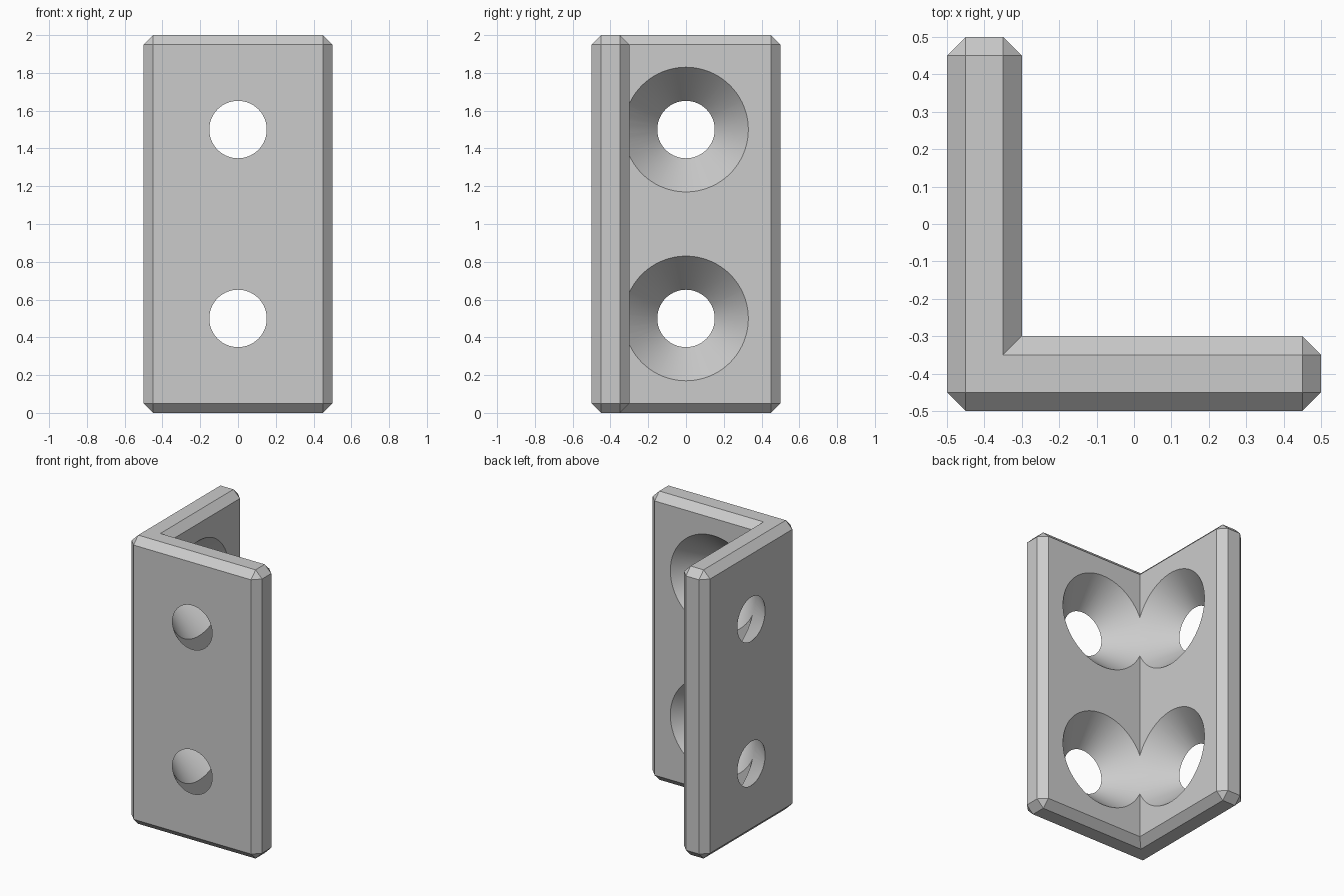
import bpy, bmesh, math
from mathutils import Matrix, Vector

cube = bpy.data.objects.get("Cube")
if cube:
    bpy.data.objects.remove(cube, do_unlink=True)

HALF, INNER, HEIGHT, CHAMFER = 0.5, -0.3, 2.0, 0.05
R_OUT, R_IN, EXTRA = 0.152, 0.33, 0.004

metal = bpy.data.materials.new("grey metal")
metal.use_nodes = True
GREY = (0.6, 0.6, 0.6, 1)
metal.diffuse_color = GREY
metal.node_tree.nodes["Principled BSDF"].inputs["Base Color"].default_value = GREY


def add_object(name, bm):
    bmesh.ops.recalc_face_normals(bm, faces=bm.faces)
    mesh = bpy.data.meshes.new(name)
    bm.to_mesh(mesh)
    bm.free()
    mesh.materials.append(metal)
    obj = bpy.data.objects.new(name, mesh)
    bpy.context.collection.objects.link(obj)
    return obj


# L-shaped bracket, every edge chamfered except the inside corner
bm = bmesh.new()
outline = [(-HALF, -HALF), (HALF, -HALF), (HALF, INNER),
           (INNER, INNER), (INNER, HALF), (-HALF, HALF)]
base = bm.faces.new([bm.verts.new((x, y, 0)) for x, y in outline])
top = bmesh.ops.extrude_face_region(bm, geom=[base])["geom"]
bmesh.ops.translate(bm, vec=(0, 0, HEIGHT),
                    verts=[v for v in top if isinstance(v, bmesh.types.BMVert)])
bmesh.ops.recalc_face_normals(bm, faces=bm.faces)
inside = Vector((INNER, INNER))
edges = [e for e in bm.edges
         if any((v.co.xy - inside).length > 0.01 for v in e.verts)]
bmesh.ops.bevel(bm, geom=edges, offset=CHAMFER, segments=1,
                affect='EDGES', profile=0.5)
bracket = add_object("corner_bracket", bm)

# Countersunk screw holes, two through each leg
thickness = INNER + HALF
slope = (R_IN - R_OUT) / thickness
turns = {"front": Matrix.Rotation(-math.pi / 2, 4, 'X'),
         "right": Matrix.Rotation(math.pi / 2, 4, 'Y')}
middles = {"front": (0, (INNER - HALF) / 2), "right": ((INNER - HALF) / 2, 0)}
bpy.context.view_layer.objects.active = bracket
for leg, turn in turns.items():
    for z in (0.5, 1.5):
        bm = bmesh.new()
        place = Matrix.Translation((*middles[leg], z)) @ turn
        bmesh.ops.create_cone(bm, cap_ends=True, segments=96,
                              radius1=R_OUT - EXTRA * slope,
                              radius2=R_IN + EXTRA * slope,
                              depth=thickness + 2 * EXTRA, matrix=place)
        cutter = add_object(leg + "_hole_cutter", bm)
        cutter.hide_render = True
        cut = bracket.modifiers.new("screw hole", 'BOOLEAN')
        cut.operation, cut.solver, cut.object = 'DIFFERENCE', 'EXACT', cutter
        bpy.ops.object.modifier_apply(modifier=cut.name)
        bpy.data.objects.remove(cutter, do_unlink=True)

# Smooth the countersinks, keep the chamfers crisp
bpy.ops.object.select_all(action='DESELECT')
bracket.select_set(True)
bpy.ops.object.shade_smooth_by_angle(angle=math.radians(30))
